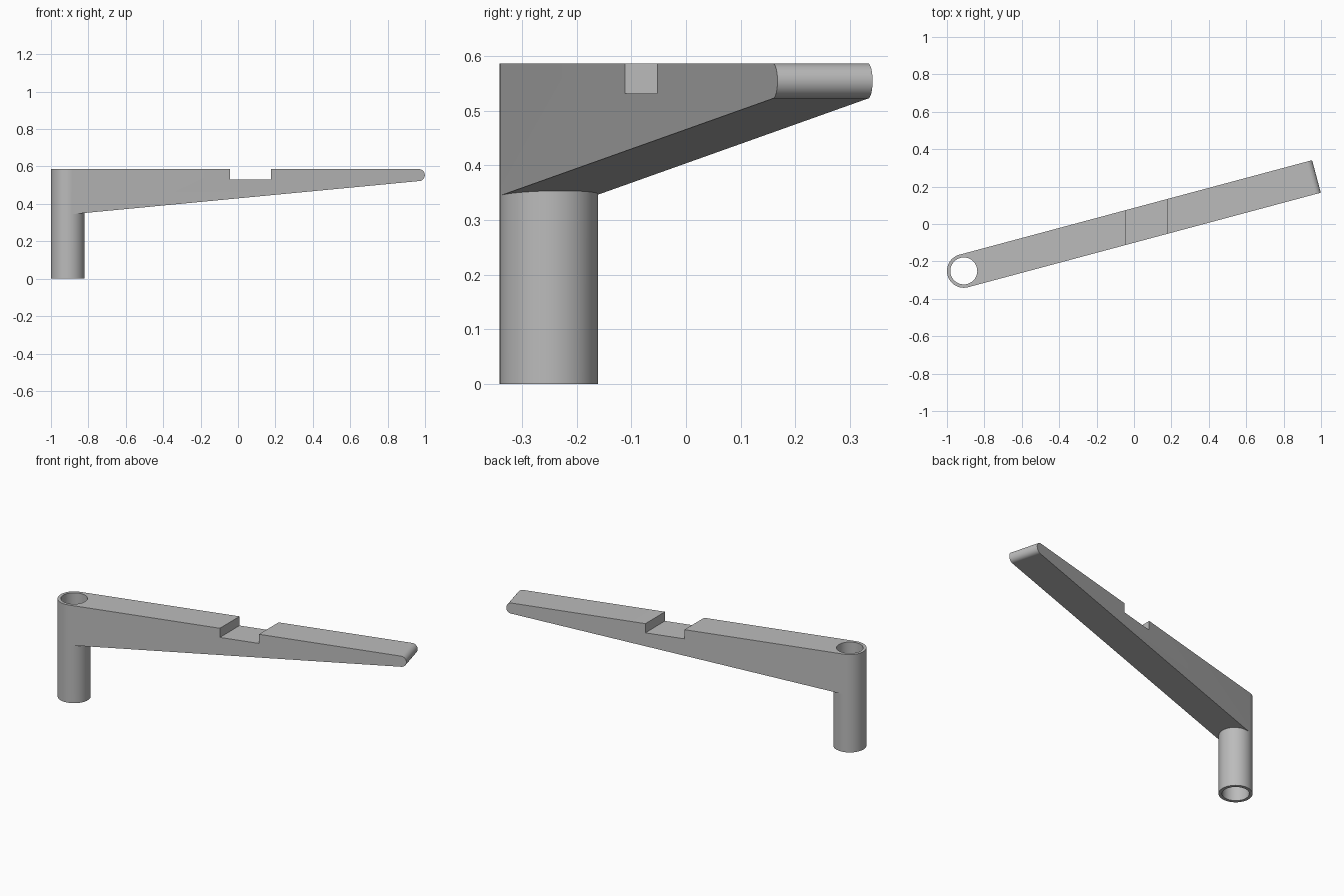
import bpy, bmesh
from math import radians, pi, sin, cos
from mathutils import Matrix

cube = bpy.data.objects.get("Cube")
if cube:
    bpy.data.objects.remove(cube, do_unlink=True)

OUTER, BORE = 0.09, 0.072
TOP, ROOT_Z = 0.586, 0.345
TIP_U, TIP_R = 1.92, 0.032
FRAME = Matrix.Translation((-0.91, -0.251, 0)) @ Matrix.Rotation(radians(15), 4, 'Z')

grey = bpy.data.materials.new("plain_grey")
grey.use_nodes = True
grey.diffuse_color = (0.5, 0.5, 0.5, 1)
grey.node_tree.nodes["Principled BSDF"].inputs["Base Color"].default_value = (0.5, 0.5, 0.5, 1)


def make_object(name, bm, matrix):
    bmesh.ops.recalc_face_normals(bm, faces=bm.faces)
    bm.transform(matrix)
    mesh = bpy.data.meshes.new(name)
    bm.to_mesh(mesh)
    bm.free()
    mesh.materials.append(grey)
    obj = bpy.data.objects.new(name, mesh)
    bpy.context.collection.objects.link(obj)
    return obj


def cylinder(name, radius, low, high):
    bm = bmesh.new()
    bmesh.ops.create_cone(bm, cap_ends=True, segments=64, radius1=radius,
                          radius2=radius, depth=high - low)
    bm.transform(Matrix.Translation((0, 0, (low + high) / 2)))
    return make_object(name, bm, FRAME)


def prism(name, profile, y0, y1, matrix):
    """Extrude an (x, z) profile from y0 to y1."""
    bm = bmesh.new()
    face = bm.faces.new([bm.verts.new((x, y0, z)) for x, z in profile])
    out = bmesh.ops.extrude_face_region(bm, geom=[face])
    verts = [v for v in out["geom"] if isinstance(v, bmesh.types.BMVert)]
    bmesh.ops.translate(bm, verts=verts, vec=(0, y1 - y0, 0))
    return make_object(name, bm, matrix)


# Upright sleeve
bracket = cylinder("sleeve_and_arm", OUTER, 0, TOP)

# Tapered arm with a rounded tip
steps = 20
tip = [(TIP_U + TIP_R * sin(pi * i / steps), TOP - TIP_R + TIP_R * cos(pi * i / steps))
       for i in range(steps + 1)]
arm = prism("arm_helper", [(0, TOP)] + tip + [(0, ROOT_Z)], -OUTER, OUTER, FRAME)

# Notch square to the front, and the through bore
notch = prism("notch_cutter", [(-0.042, 0.531), (0.176, 0.531), (0.176, 0.7), (-0.042, 0.7)],
              -0.5, 0.5, Matrix.Identity(4))
bore = cylinder("bore_cutter", BORE, -0.1, TOP + 0.1)

bpy.context.view_layer.objects.active = bracket
for helper, operation in ((arm, 'UNION'), (notch, 'DIFFERENCE'), (bore, 'DIFFERENCE')):
    mod = bracket.modifiers.new(helper.name, 'BOOLEAN')
    mod.operation, mod.object, mod.solver = operation, helper, 'EXACT'
    bpy.ops.object.modifier_apply(modifier=mod.name)
    bpy.data.objects.remove(helper, do_unlink=True)

# Smooth round surfaces, crisp edges
bpy.ops.object.select_all(action='DESELECT')
bracket.select_set(True)
bpy.ops.object.shade_smooth_by_angle(angle=radians(30))
